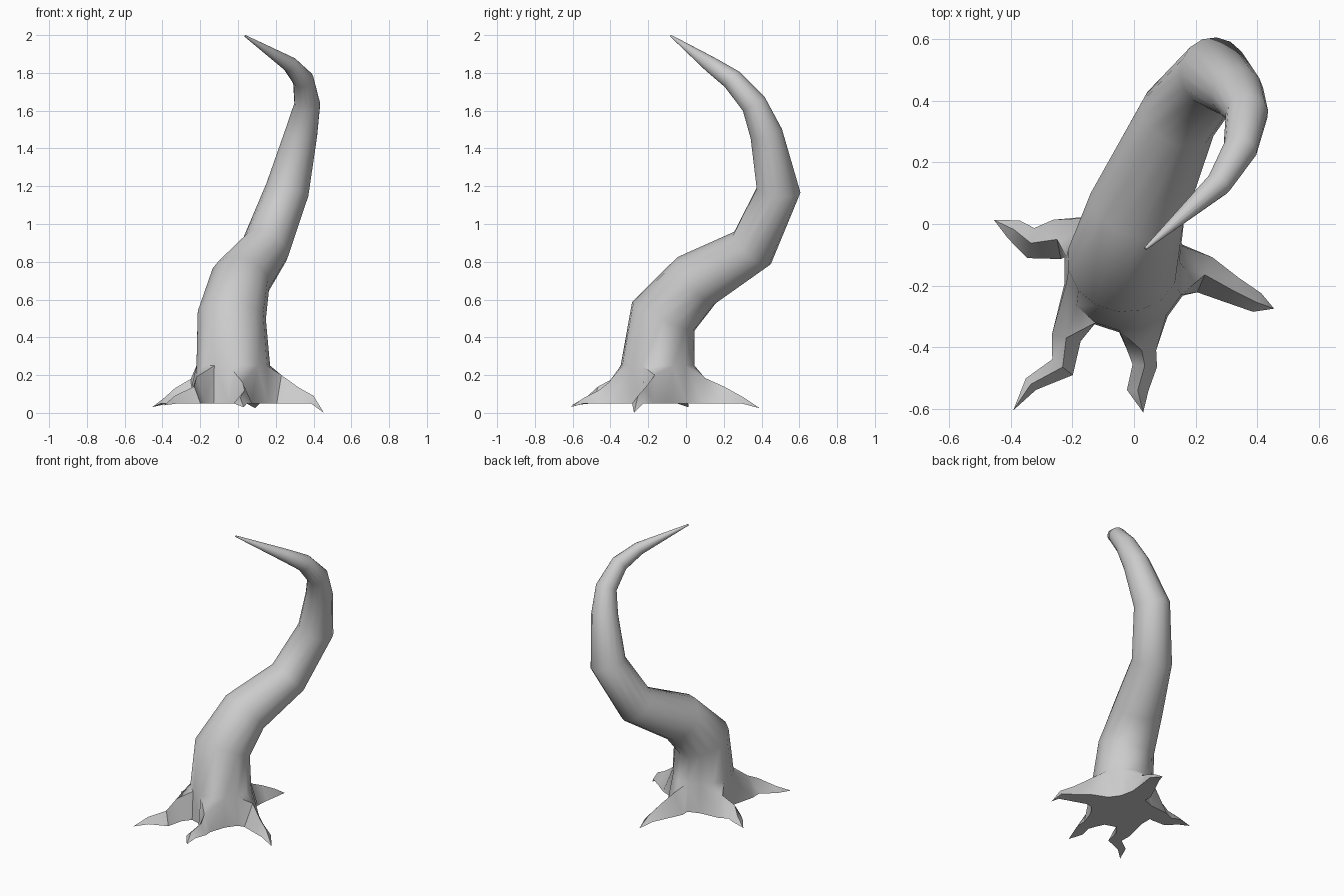
import bpy, bmesh
from math import sin, cos, radians
from mathutils import Vector

if "Cube" in bpy.data.objects:
    bpy.data.objects.remove(bpy.data.objects["Cube"])

SIDES = 15          # three trunk edges per root, five roots
BASE = 0.05

# trunk centre line: x, y, z, radius
path = [(-0.027, -0.15, 0.25, 0.197), (-0.035, -0.12, 0.51, 0.183),
        (0.012, 0.055, 0.70, 0.160), (0.145, 0.35, 0.87, 0.130),
        (0.262, 0.49, 1.18, 0.117), (0.335, 0.425, 1.48, 0.087),
        (0.367, 0.36, 1.635, 0.069), (0.345, 0.245, 1.765, 0.056),
        (0.275, 0.13, 1.845, 0.042), (0.037, -0.08, 1.996, 0.005)]

# roots counter-clockwise from +x: stations (x, y, half width, ridge z), then tip (x, y, z)
roots = [
    ([(0.23, -0.165, 0.062, 0.20), (0.32, -0.215, 0.045, 0.135), (0.40, -0.255, 0.033, 0.09)],
     (0.455, -0.275, 0.0)),
    ([(0.02, 0.10, 0.07, 0.185), (0.05, 0.20, 0.05, 0.14), (0.08, 0.30, 0.035, 0.085)],
     (0.09, 0.39, 0.025)),
    ([(-0.25, -0.05, 0.065, 0.18), (-0.335, -0.062, 0.05, 0.13), (-0.39, -0.018, 0.035, 0.08)],
     (-0.455, 0.013, 0.03)),
    ([(-0.22, -0.37, 0.048, 0.19), (-0.232, -0.465, 0.042, 0.14), (-0.335, -0.52, 0.025, 0.09)],
     (-0.392, -0.605, 0.04)),
    ([(0.025, -0.41, 0.047, 0.16), (0.035, -0.46, 0.04, 0.12), (0.012, -0.54, 0.035, 0.08)],
     (0.03, -0.612, 0.03)),
]

bm = bmesh.new()
pts = [Vector(p[:3]) for p in path]


def ring(centre, radius, u, v):
    return [bm.verts.new(centre + radius * (u * cos(a) + v * sin(a)))
            for a in (radians(360 / SIDES * j) for j in range(SIDES))]


# trunk: rings swept along the path without twisting
rings, tangent, u = [], Vector((0, 0, 1)), Vector((1, 0, 0))
for i, p in enumerate(pts):
    if i == 0:
        new = Vector((0, 0, 1))
    elif i == len(pts) - 1:
        new = (p - pts[i - 1]).normalized()
    else:
        new = ((p - pts[i - 1]).normalized() + (pts[i + 1] - p).normalized()).normalized()
    u = tangent.rotation_difference(new) @ u
    tangent = new
    rings.append(ring(p, path[i][3], u, tangent.cross(u)))
for a, b in zip(rings, rings[1:]):
    for j in range(SIDES):
        k = (j + 1) % SIDES
        bm.faces.new((a[j], a[k], b[k], b[j]))
bm.faces.new(rings[-1])

# roots: ridged fins growing out of the lowest trunk ring
low, outline, feet = rings[0], [], []
for i, (stations, tip) in enumerate(roots):
    tr, tm, tl = low[3 * i - 1], low[3 * i], low[(3 * i + 1) % SIDES]
    foot = []
    for t in (tr, tl):
        d = (t.co - pts[0]) * 1.03
        foot.append(bm.verts.new((pts[0].x + d.x, pts[0].y + d.y, BASE)))
    right, ridge, left = [foot[0]], [], [foot[1]]
    line = [Vector(tm.co.xy)] + [Vector(s[:2]) for s in stations] + [Vector(tip[:2])]
    for n, (x, y, w, z) in enumerate(stations, 1):
        d = (line[n + 1] - line[n - 1]).normalized() * w
        right.append(bm.verts.new((x + d.y, y - d.x, BASE)))
        ridge.append(bm.verts.new((x, y, z)))
        left.append(bm.verts.new((x - d.y, y + d.x, BASE)))
    end = bm.verts.new(tip)
    bm.faces.new((tr, right[0], right[1], ridge[0]))
    bm.faces.new((tr, ridge[0], tm))
    bm.faces.new((tl, ridge[0], left[1], left[0]))
    bm.faces.new((tl, tm, ridge[0]))
    for n in range(len(stations) - 1):
        bm.faces.new((ridge[n], right[n + 1], right[n + 2], ridge[n + 1]))
        bm.faces.new((ridge[n], ridge[n + 1], left[n + 2], left[n + 1]))
    bm.faces.new((ridge[-1], right[-1], end))
    bm.faces.new((ridge[-1], end, left[-1]))
    # root underside
    for n in range(len(stations)):
        bm.faces.new((right[n], left[n], left[n + 1], right[n + 1]))
    bm.faces.new((right[-1], left[-1], end))
    feet.append((tr, foot[0], foot[1], tl))
    outline += foot

# trunk wall between neighbouring roots, and the flat underside
for a, b in zip(feet, feet[1:] + feet[:1]):
    bm.faces.new((a[3], a[2], b[1], b[0]))
bm.faces.new(outline[::-1])

bmesh.ops.recalc_face_normals(bm, faces=bm.faces)
mesh = bpy.data.meshes.new("rooted_trunk")
bm.to_mesh(mesh)
bm.free()
obj = bpy.data.objects.new("rooted_trunk", mesh)
bpy.context.collection.objects.link(obj)
bpy.context.view_layer.objects.active = obj
obj.select_set(True)
bpy.ops.object.shade_smooth_by_angle(angle=radians(50))
